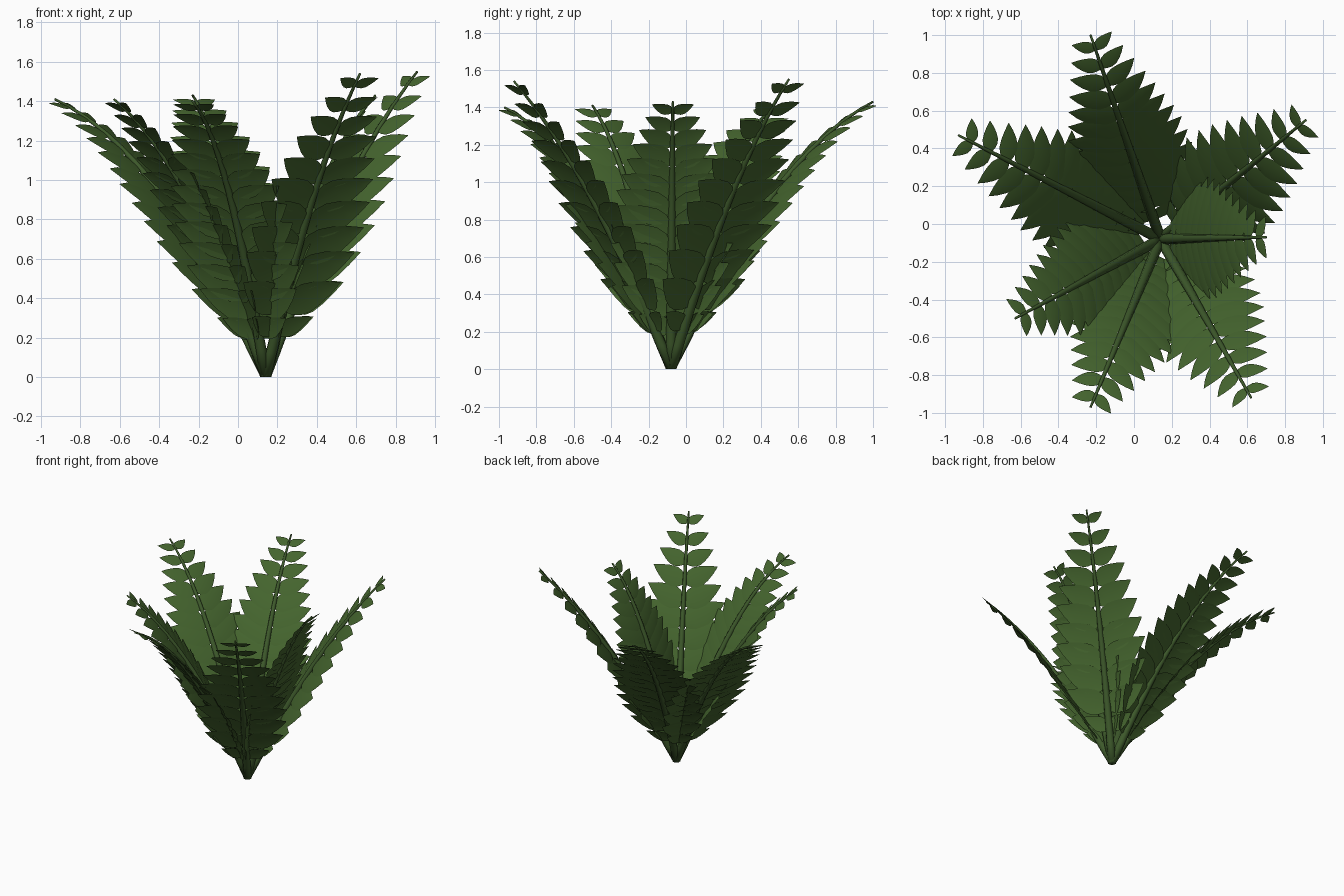
import bpy, math
from mathutils import Vector

if "Cube" in bpy.data.objects:
    bpy.data.objects.remove(bpy.data.objects["Cube"])


def material(name, rgb):
    m = bpy.data.materials.new(name)
    m.diffuse_color = (*rgb, 1)
    m.use_nodes = True
    m.node_tree.nodes["Principled BSDF"].inputs["Base Color"].default_value = m.diffuse_color
    return m


LEAF = material("leaf green", (0.058, 0.128, 0.027))
STEM = material("stem green", (0.047, 0.100, 0.024))
ROOT = Vector((0.14, -0.08, 0.0))
UP = Vector((0, 0, 1))

# tip position, arch amount, number of leaflet pairs
FRONDS = [
    ((-0.23, 1.00, 1.43), 0.60, 13),
    ((0.91, 0.55, 1.55), 0.36, 11),
    ((0.70, -0.07, 1.43), 0.62, 13),
    ((0.62, -0.92, 1.54), 0.36, 11),
    ((-0.23, -0.97, 1.40), 0.68, 13),
    ((-0.63, -0.50, 1.41), 0.55, 13),
    ((-0.93, 0.47, 1.41), 0.65, 13),
]
# leaflet length along the frond, and half width along a leaflet
LENGTHS = [(0.0, 0.15), (0.13, 0.20), (0.22, 0.34), (0.35, 0.38), (0.5, 0.36),
           (0.72, 0.26), (1.0, 0.10)]
OUTLINE = [(0, 0.06), (0.1, 0.17), (0.24, 0.26), (0.4, 0.28),
           (0.6, 0.225), (0.8, 0.13), (0.92, 0.055), (1, 0.004)]


def lerp_table(table, x):
    for (a, va), (b, vb) in zip(table, table[1:]):
        if x <= b:
            return va + (vb - va) * (x - a) / (b - a)
    return table[-1][1]


def build(name, verts, faces, mat):
    me = bpy.data.meshes.new(name)
    me.from_pydata([tuple(v) for v in verts], [], faces)
    me.materials.append(mat)
    for p in me.polygons:
        p.use_smooth = True
    ob = bpy.data.objects.new(name, me)
    bpy.context.collection.objects.link(ob)
    return ob


def arch(tip, c):
    """Midrib path that starts steep and leans outward."""
    d = Vector(tip) - ROOT

    def at(t):
        return ROOT + Vector((d.x * t, d.y * t, d.z * ((1 + c) * t - c * t * t)))

    def tangent(t):
        return Vector((d.x, d.y, d.z * (1 + c - 2 * c * t))).normalized()
    return at, tangent, Vector((d.x, d.y, 0)).normalized()


def add_stem(name, at, tangent, side):
    verts, faces, n, rings = [], [], 8, 16
    for i in range(rings + 1):
        t = i / rings
        T = tangent(t)
        N = side.cross(T)
        r = 0.024 * (1 - t) + 0.006
        c = at(t)
        for k in range(n):
            a = 2 * math.pi * k / n
            v = c + (side * math.cos(a) + N * math.sin(a)) * r
            v.z = max(v.z, 0)
            verts.append(v)
    for i in range(rings):
        for k in range(n):
            k2 = (k + 1) % n
            faces.append((i * n + k, i * n + k2, i * n + n + k2, i * n + n + k))
    faces.append(tuple(reversed(range(n))))
    faces.append(tuple(range(rings * n, rings * n + n)))
    build(name, verts, faces, STEM)


def add_leaflet(verts, faces, base, T, side, N, sign, L):
    """Pointed oval blade, folded slightly on its midrib and bending back."""
    d = (side * sign * 0.84 + T * 0.48).normalized()
    w = (T - d * T.dot(d)).normalized()
    s = len(verts)
    for u, h in OUTLINE:
        mid = base + d * (L * u) - N * (0.10 * L * u * u)
        for e in (-1, 0, 1):
            verts.append(mid + w * (e * h * L) - N * (abs(e) * h * L * 0.12))
    for i in range(len(OUTLINE) - 1):
        for e in (0, 1):
            a = s + i * 3 + e
            f = (a, a + 3, a + 4, a + 1)
            faces.append(f if sign > 0 else f[::-1])


for i, (tip, c, pairs) in enumerate(FRONDS, 1):
    at, tangent, out = arch(tip, c)
    side = out.cross(UP)
    add_stem(f"frond_stem_{i}", at, tangent, side)

    # arc length samples so leaflets are evenly spaced
    steps = 200
    run = [0.0]
    for k in range(steps):
        run.append(run[-1] + (at((k + 1) / steps) - at(k / steps)).length)
    verts, faces = [], []
    for k in range(pairs):
        s = 0.13 + (0.95 - 0.13) * k / (pairs - 1)
        t = next(j for j, r in enumerate(run) if r >= s * run[-1]) / steps
        T = tangent(t)
        N = side.cross(T)          # upper, inward-facing side
        if N.z < 0:
            N = -N
        for sign in (-1, 1):
            add_leaflet(verts, faces, at(t), T, side, N, sign, lerp_table(LENGTHS, s))
    build(f"frond_leaflets_{i}", verts, faces, LEAF)
